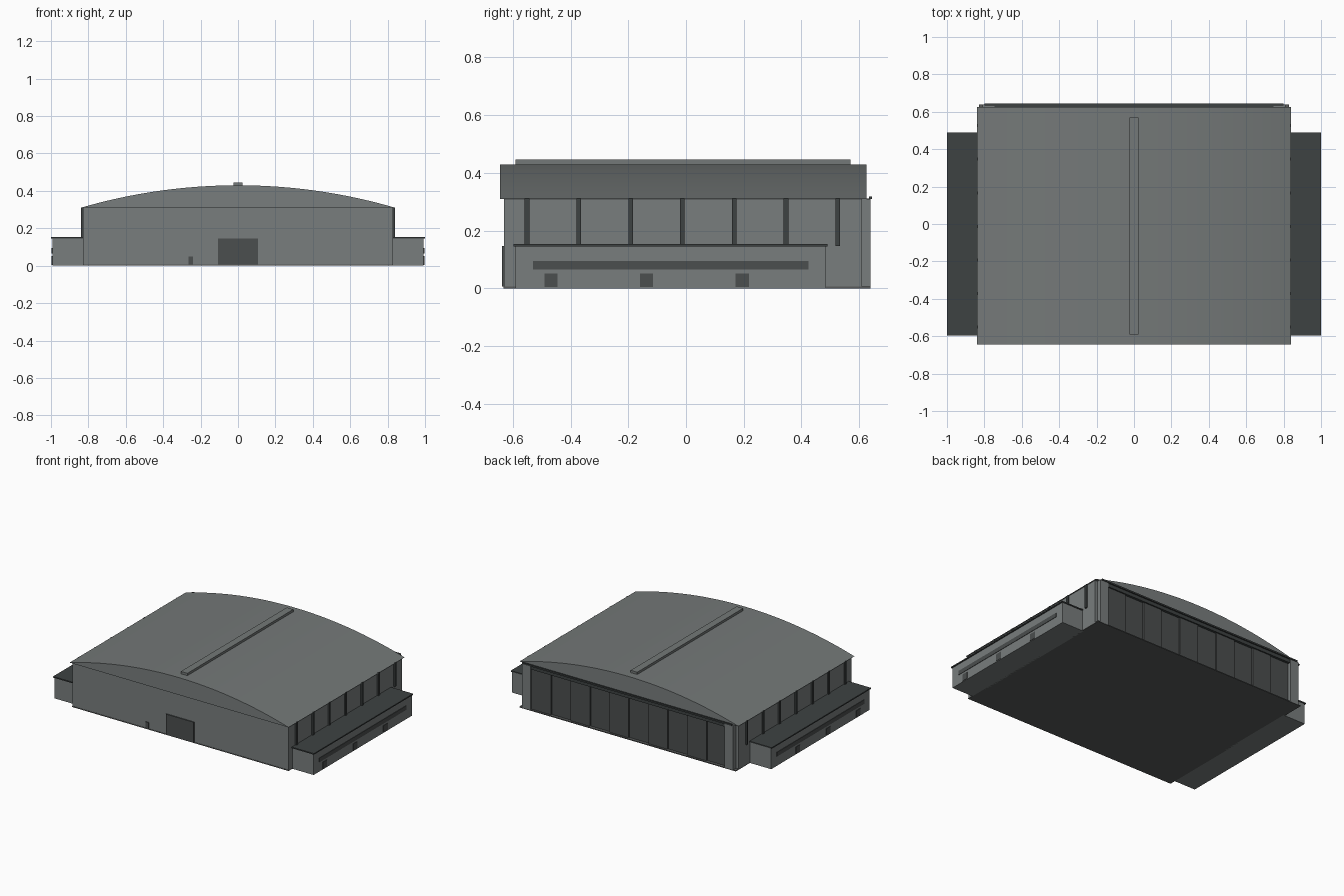
import bpy, bmesh, math

if "Cube" in bpy.data.objects:
    bpy.data.objects.remove(bpy.data.objects["Cube"])


def material(name, r, g, b):
    m = bpy.data.materials.new(name)
    m.diffuse_color = (r, g, b, 1)
    m.use_nodes = True
    m.node_tree.nodes["Principled BSDF"].inputs["Base Color"].default_value = m.diffuse_color
    return m


WALL = material("wall grey", 0.19, 0.207, 0.207)
ROOF = material("roof grey", 0.175, 0.19, 0.188)
DARK = material("dark trim", 0.048, 0.055, 0.055)
DOOR = material("door charcoal", 0.07, 0.077, 0.077)
FLOOR = material("floor concrete", 0.10, 0.105, 0.103)


def finish(name, bm, mat):
    bmesh.ops.recalc_face_normals(bm, faces=bm.faces)
    me = bpy.data.meshes.new(name)
    bm.to_mesh(me)
    bm.free()
    me.materials.append(mat)
    ob = bpy.data.objects.new(name, me)
    bpy.context.collection.objects.link(ob)
    return ob


def box(name, x, y, z, mat):
    """Box from (min, max) ranges."""
    bm = bmesh.new()
    bmesh.ops.create_cube(bm, size=1)
    for v in bm.verts:
        v.co = [r[0] if c < 0 else r[1] for c, r in zip(v.co, (x, y, z))]
    return finish(name, bm, mat)


def pair(name, x, y, z, mat):
    """Same box on the right and left side."""
    box("right_" + name, x, y, z, mat)
    box("left_" + name, (-x[1], -x[0]), y, z, mat)


# main hall and floor
box("floor_slab", (-0.83, 0.83), (-0.632, 0.64), (0, 0.006), FLOOR)
box("hall_walls", (-0.83, 0.83), (-0.63, 0.61), (0.006, 0.312), WALL)

# arched roof: a circle segment swept along y
HALF, RISE, BASE, N = 0.84, 0.12, 0.31, 32
R = (HALF ** 2 + RISE ** 2) / (2 * RISE)
A = math.asin(HALF / R)
bm = bmesh.new()
arc = []
for i in range(N + 1):
    a = -A + 2 * A * i / N
    arc.append(bm.verts.new((R * math.sin(a), -0.645, BASE + RISE - R + R * math.cos(a))))
face = bm.faces.new(arc)
ext = bmesh.ops.extrude_face_region(bm, geom=[face])
for g in ext["geom"]:
    if isinstance(g, bmesh.types.BMVert):
        g.co.y = 0.625
roof = finish("arched_roof", bm, ROOF)
# gable ends share the wall colour
roof.data.materials.append(WALL)
for p in roof.data.polygons:
    if abs(p.normal.y) > 0.9:
        p.material_index = 1
bpy.context.view_layer.objects.active = roof
roof.select_set(True)
bpy.ops.object.shade_smooth_by_angle(angle=math.radians(30))
roof.select_set(False)

# ridge vent
box("ridge_vent", (-0.025, 0.025), (-0.59, 0.57), (0.42, 0.446), ROOF)

# side annexes
pair("annex", (0.82, 0.993), (-0.59, 0.485), (0, 0.146), WALL)
pair("annex_roof", (0.82, 1.0), (-0.597, 0.49), (0.145, 0.153), DARK)
pair("annex_window_strip", (0.99, 0.996), (-0.53, 0.425), (0.066, 0.095), DOOR)
for i, y in enumerate((-0.468, -0.137, 0.195)):
    pair(f"annex_door_{i + 1}", (0.99, 0.996), (y - 0.023, y + 0.023), (0.004, 0.052), DOOR)

# pilasters on the upper side walls
for i in range(7):
    y = -0.551 + i * 0.1795
    pair(f"pilaster_{i + 1}", (0.825, 0.84), (y - 0.008, y + 0.008), (0.146, 0.312), DARK)

# front doors
box("front_door", (-0.108, 0.106), (-0.637, -0.629), (0.006, 0.146), DOOR)
box("front_small_door", (-0.264, -0.24), (-0.635, -0.629), (0.006, 0.05), DOOR)

# rear opening: piers, header, rail and sliding panels on two tracks
pair("rear_pier", (0.745, 0.81), (0.605, 0.64), (0.004, 0.31), WALL)
box("rear_header", (-0.745, 0.745), (0.605, 0.636), (0.285, 0.311), DARK)
box("rear_door_rail", (-0.8, 0.8), (0.634, 0.645), (0.309, 0.319), DARK)
PANELS, W = 10, 0.149
for i in range(PANELS):
    x = -0.745 + i * W
    depth = 0.627 if i % 2 else 0.619
    box(f"rear_door_panel_{i + 1}", (x + 0.001, x + W - 0.001), (0.605, depth), (0.006, 0.287), DOOR)
